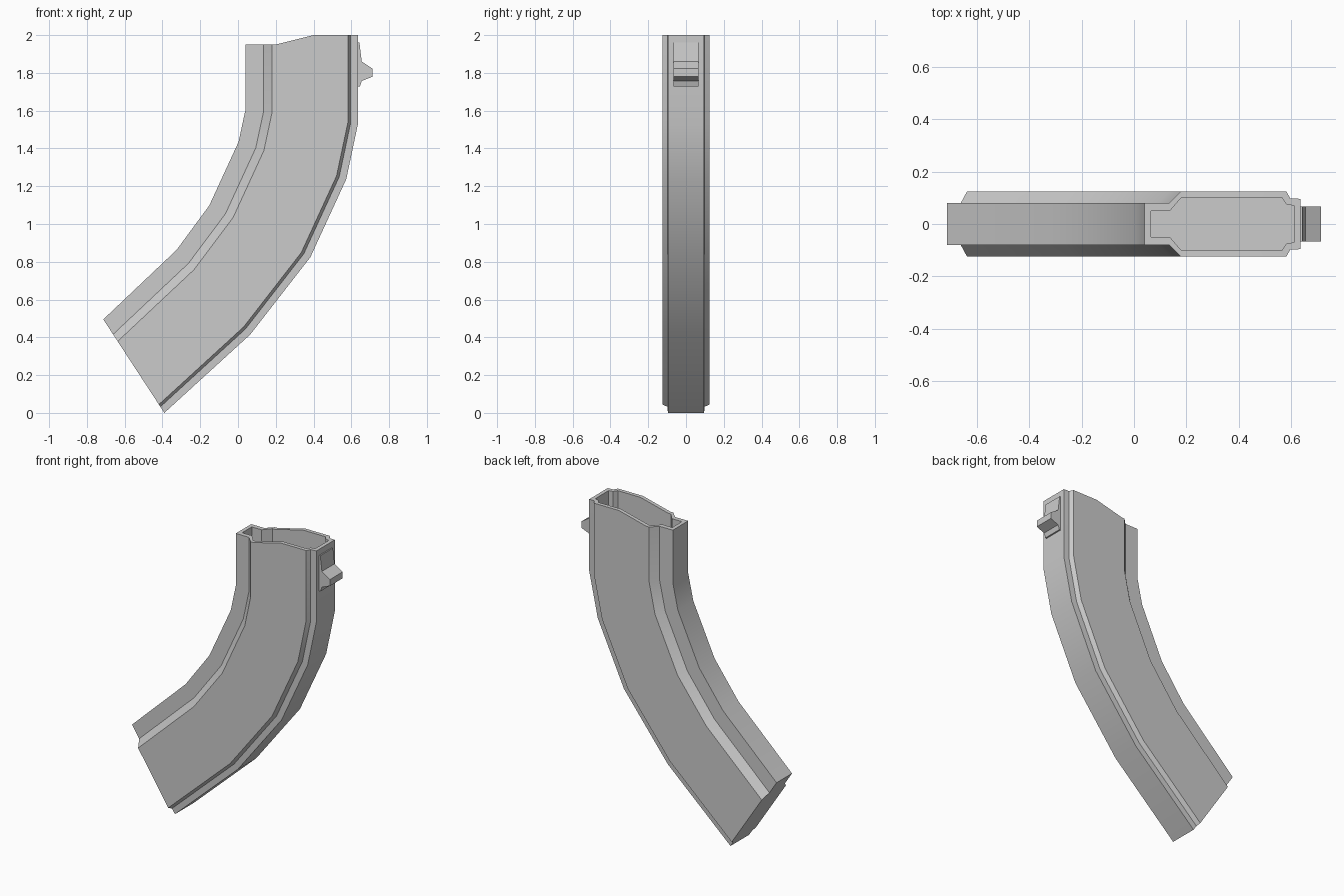
import bpy, bmesh, math

if "Cube" in bpy.data.objects:
    bpy.data.objects.remove(bpy.data.objects["Cube"])


def finish(name, bm, angle):
    bmesh.ops.recalc_face_normals(bm, faces=bm.faces)
    mesh = bpy.data.meshes.new(name)
    bm.to_mesh(mesh)
    bm.free()
    ob = bpy.data.objects.new(name, mesh)
    bpy.context.collection.objects.link(ob)
    bpy.ops.object.select_all(action='DESELECT')
    ob.select_set(True)
    bpy.context.view_layer.objects.active = ob
    bpy.ops.object.shade_smooth_by_angle(angle=math.radians(angle))
    return ob


def mirrored(half):
    # close a half section (position, half width) into a full loop
    return half + [(t, -y) for t, y in reversed(half)]


def rim_z(x):
    # stepped top edge: low at the neck, ramping up to full height
    return 1.95 + 0.05 * min(1, max(0, (x - 0.2) / 0.2))


# Cross-sections: outer (fraction across the body) and inner (x at the mouth)
outer = mirrored([(0, .08), (.16, .08), (.235, .125), (.27, .125),
                  (.605, .125), (.91, .125), (.935, .098), (1, .096)])
inner = mirrored([(.065, .05), (.137, .05), (.18, .1), (.2, .1),
                  (.4, .1), (.565, .1), (.582, .075), (.61, .07)])

# Curved path: concave edge (x, z) paired with convex edge (x, z)
stations = [((.04, 1.607), (.635, 1.53)), ((.003, 1.435), (.573, 1.237)),
            ((-.152, 1.098), (.383, .824)), ((-.325, .863), (.065, .415)),
            ((-.713, .495), (-.39, 0))]

# Hollow curved body, from the inner floor up over the rim and down the outside
rings = [[(x, y, 1.56) for x, y in inner],
         [(x, y, rim_z(x)) for x, y in inner]]
top = [(.04 + .595 * t, y) for t, y in outer]
rings.append([(x, y, rim_z(x)) for x, y in top])
for (ax, az), (bx, bz) in stations:
    rings.append([(ax + (bx - ax) * t, y, az + (bz - az) * t) for t, y in outer])

bm = bmesh.new()
loops = [[bm.verts.new(p) for p in ring] for ring in rings]
for a, b in zip(loops, loops[1:]):
    n = len(a)
    for i in range(n):
        j = (i + 1) % n
        bm.faces.new((a[i], a[j], b[j], b[i]))
bm.faces.new(loops[0])
bm.faces.new(loops[-1])
finish("curved_body", bm, 40)

# Rear catch: side profile extruded across y
profile = [(.63, 1.96), (.643, 1.96), (.655, 1.86), (.713, 1.822),
           (.713, 1.78), (.655, 1.757), (.645, 1.727), (.63, 1.727)]
bm = bmesh.new()
face = bm.faces.new([bm.verts.new((x, -.066, z)) for x, z in profile])
ext = bmesh.ops.extrude_face_region(bm, geom=[face], use_keep_orig=True)
moved = [v for v in ext["geom"] if isinstance(v, bmesh.types.BMVert)]
bmesh.ops.translate(bm, verts=moved, vec=(0, .132, 0))
finish("rear_catch", bm, 15)
